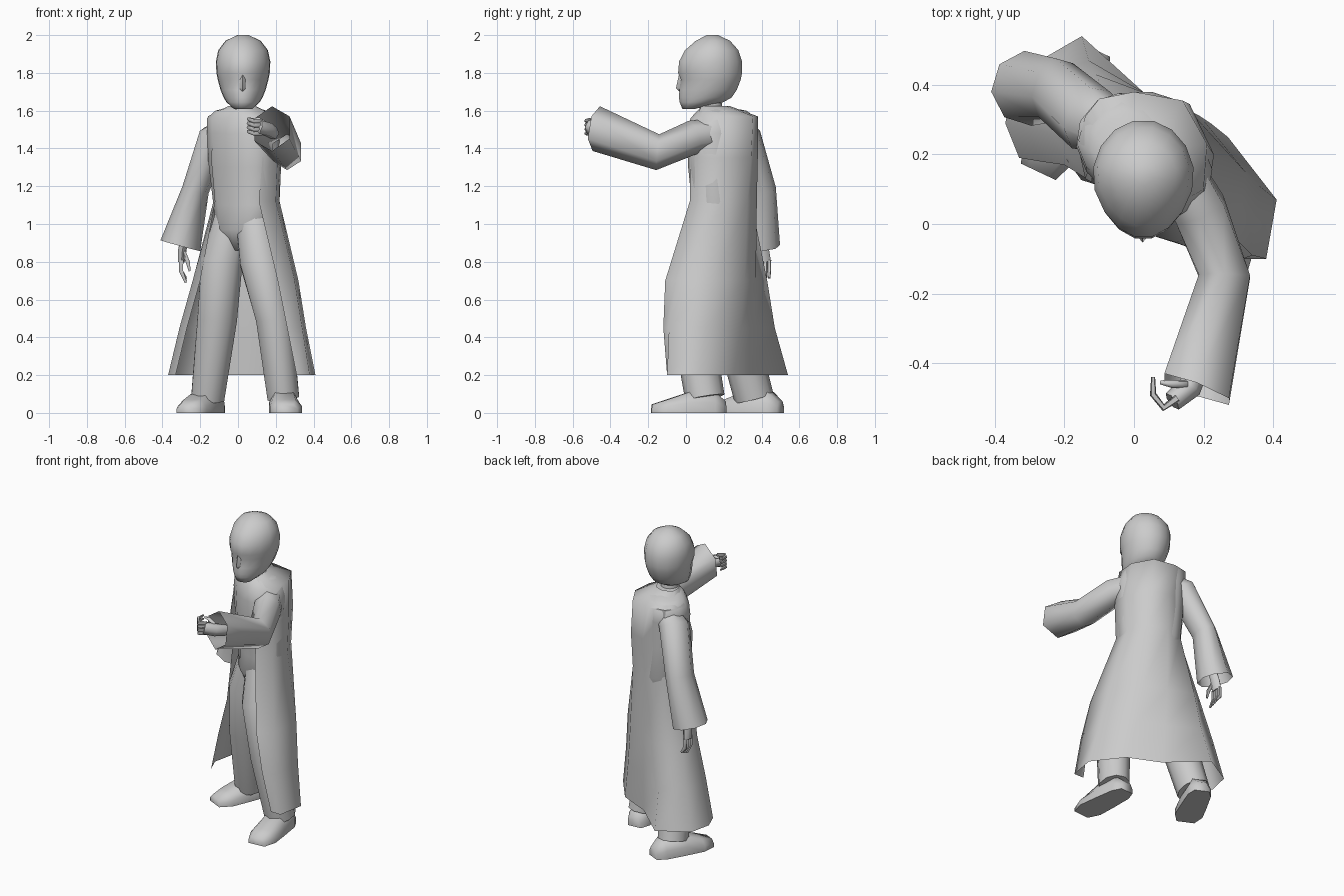
import bpy, bmesh, math
from mathutils import Vector

default = bpy.data.objects.get("Cube")
if default:
    bpy.data.objects.remove(default, do_unlink=True)

grey = bpy.data.materials.new("plain grey")
grey.use_nodes = True
grey.diffuse_color = (.6, .6, .6, 1)
grey.node_tree.nodes["Principled BSDF"].inputs["Base Color"].default_value = grey.diffuse_color
parts = []


def loft(name, rings, closed=True, cap_start=True, cap_end=True):
    """Skin a row of point rings into one mesh object."""
    bm = bmesh.new()
    rows = [[bm.verts.new(point) for point in ring] for ring in rings]
    count = len(rows[0])
    for low, high in zip(rows, rows[1:]):
        for i in range(count if closed else count - 1):
            j = (i + 1) % count
            bm.faces.new((low[i], low[j], high[j], high[i]))
    if closed and cap_start:
        bm.faces.new(rows[0])
    if closed and cap_end:
        bm.faces.new(rows[-1])
    bmesh.ops.recalc_face_normals(bm, faces=bm.faces)
    mesh = bpy.data.meshes.new(name)
    bm.to_mesh(mesh)
    bm.free()
    mesh.materials.append(grey)
    obj = bpy.data.objects.new(name, mesh)
    bpy.context.collection.objects.link(obj)
    parts.append(obj)


def angles(count):
    return [math.tau * (i + .5) / count for i in range(count)]


def tube(name, stations, sides=8, side_hint=(1, 0, 0), cap_end=True, end_direction=None):
    """Limb along a path; each station is x, y, z, side radius, other radius."""
    centres = [Vector(s[:3]) for s in stations]
    tangents = [(centres[min(i + 1, len(centres) - 1)] - centres[max(i - 1, 0)]).normalized()
                for i in range(len(centres))]
    if end_direction:
        tangents[-1] = Vector(end_direction).normalized()
    hint = Vector(side_hint)
    rings = []
    for centre, tangent, (*_, across, deep) in zip(centres, tangents, stations):
        u = (hint - tangent * hint.dot(tangent)).normalized()
        v = tangent.cross(u)
        rings.append([centre + u * across * math.cos(t) + v * deep * math.sin(t)
                      for t in angles(sides)])
    loft(name, rings, cap_end=cap_end)


def boxy(value):
    return math.copysign(abs(value) ** .85, value)


# Torso: rounded-box sections turned towards the right side
turn = math.radians(-40)


def torso_ring(z, x, y, wide, deep):
    ring = []
    for t in angles(14):
        u, v = wide * boxy(math.cos(t)), deep * boxy(math.sin(t))
        ring.append((x + u * math.cos(turn) - v * math.sin(turn),
                     y + u * math.sin(turn) + v * math.cos(turn), z))
    return ring


loft("torso", [torso_ring(*section) for section in (
    (.86, .015, .17, .04, .05), (.97, .038, .18, .165, .125), (1.1, .045, .2, .185, .14),
    (1.3, .033, .19, .2, .145), (1.48, .03, .19, .21, .15),
    (1.56, .02, .2, .2, .14), (1.6, .015, .19, .14, .11), (1.62, .022, .145, .065, .06))])

# Long coat, running from the right front edge round the back to the left,
# from the collar over the shoulders down to the hem
coat = {
    1.625: ((-.03, .11), (-.05, .15), (-.05, .2), (-.03, .22), (.02, .23), (.07, .21), (.09, .16), (.09, .11), (.06, .08)),
    1.57: ((-.12, .18), (-.16, .24), (-.14, .31), (-.1, .36), (0, .38), (.14, .355), (.21, .23), (.2, .1), (.13, .06)),
    1.35: ((-.14, .13), (-.16, .22), (-.13, .3), (-.08, .355), (.05, .38), (.16, .345), (.23, .2), (.21, .07), (.13, .02)),
    1.12: ((-.12, .12), (-.13, .21), (-.12, .29), (-.07, .345), (.05, .375), (.16, .325), (.22, .2), (.2, .07), (.11, .02)),
    .7: ((-.2, .17), (-.24, .26), (-.22, .36), (-.11, .43), (.05, .37), (.19, .31), (.32, .15), (.3, -.05), (.21, -.11)),
    .45: ((-.27, .18), (-.31, .28), (-.28, .4), (-.13, .47), (.06, .36), (.22, .29), (.36, .11), (.34, -.09), (.26, -.12)),
    .2: ((-.33, .19), (-.37, .29), (-.34, .43), (-.15, .54), (.07, .34), (.27, .25), (.41, .07), (.38, -.1), (.31, -.1)),
}
loft("coat", [[(x, y, z) for x, y in row] for z, row in coat.items()], closed=False)

# Trouser legs
tube("right_leg", ((-.02, .23, 1.06, .1, .09), (-.085, .22, .8, .115, .115),
                   (-.11, .25, .5, .11, .11), (-.16, .36, .08, .092, .105)), 10)
tube("left_leg", ((.08, .14, 1.06, .1, .09), (.12, .06, .8, .115, .115),
                  (.19, .03, .5, .1, .11), (.24, .1, .08, .088, .105)), 10)


# Shoes with a flat sole
def shoe(name, heel, toe):
    heel, toe = Vector((*heel, 0)), Vector((*toe, 0))
    side = (toe - heel).normalized().cross(Vector((0, 0, 1)))
    rings = []
    for along, width, height in ((0, .045, .06), (.15, .07, .11), (.5, .08, .11),
                                 (.8, .085, .07), (1, .055, .045)):
        middle = heel.lerp(toe, along)
        rings.append([middle + side * width * a + Vector((0, 0, height * b)) for a, b in
                      ((-1, 0), (-1, .5), (-.6, 1), (.6, 1), (1, .5), (1, 0))])
    loft(name, rings)


shoe("right_shoe", (-.11, .5), (-.275, .15))
shoe("left_shoe", (.23, .21), (.26, -.18))

# Wide sleeves, open at the cuff
tube("right_sleeve", ((-.04, .26, 1.51, .07, .07), (-.125, .3, 1.46, .085, .1),
                      (-.225, .385, 1.18, .07, .095), (-.305, .39, .885, .11, .108)),
     side_hint=(1, -.3, 0), cap_end=False)
tube("left_sleeve", ((.11, .18, 1.48, .08, .08), (.19, .04, 1.46, .085, .09),
                     (.26, -.15, 1.38, .085, .095), (.18, -.475, 1.505, .115, .12)),
     6, cap_end=False, end_direction=(-.36, -.92, .15))

# Relaxed right hand
tube("right_palm", ((-.28, .39, .95, .025, .03), (-.295, .405, .86, .025, .035),
                    (-.3, .41, .8, .02, .04)), 6)
for i in range(4):
    y = .38 + .02 * i
    tube("right_finger", ((-.3, y, .81, .013, .012), (-.3, y, .75, .012, .011),
                          (-.275, y, .69 + .008 * i, .007, .007)), 5)
tube("right_thumb", ((-.29, .39, .86, .012, .012), (-.265, .375, .8, .012, .012),
                     (-.255, .375, .75, .006, .006)), 5)

# Raised left hand with curled fingers
tube("left_palm", ((.19, -.4, 1.48, .035, .03), (.16, -.47, 1.5, .04, .035),
                   (.11, -.51, 1.515, .04, .03)), 6, side_hint=(0, 0, 1))
for i in range(4):
    z = 1.48 + .022 * i
    tube("left_finger", ((.125, -.5, z, .012, .012), (.085, -.528, z, .012, .011),
                         (.055, -.49, z + .01, .011, .01), (.055, -.44, z + .01, .007, .006)),
         5, side_hint=(0, 0, 1))
tube("left_thumb", ((.15, -.46, 1.53, .012, .012), (.11, -.46, 1.555, .012, .012),
                    (.075, -.455, 1.555, .006, .006)), 5, side_hint=(0, 0, 1))

# Neck and head, slightly narrower towards the face
tube("neck", ((.022, .14, 1.56, .058, .06), (.022, .12, 1.7, .055, .06)), 10)


def head_ring(z, front, back, half):
    middle, depth = (front + back) / 2, (back - front) / 2
    return [(.027 + half * math.cos(t) * (1 - .15 * max(0, -math.sin(t))),
             middle + depth * math.sin(t), z) for t in angles(16)]


loft("head", [head_ring(*section) for section in (
    (1.61, -.02, .05, .05), (1.645, -.036, .2, .09), (1.67, -.04, .245, .105),
    (1.71, -.038, .272, .122), (1.765, -.03, .293, .137), (1.8, -.045, .3, .144),
    (1.86, -.04, .3, .147), (1.92, -.008, .28, .134), (1.97, .05, .235, .095),
    (2, .11, .17, .03))])

# Nose wedge blended into the brow
loft("nose", [[(.025 - w, -.02, z), (.025, tip, z), (.025 + w, -.02, z)]
              for z, w, tip in ((1.7, .02, -.034), (1.72, .03, -.053), (1.8, .015, -.035))])

# Soft shading with sharp creases kept
bpy.ops.object.select_all(action='DESELECT')
for part in parts:
    part.select_set(True)
bpy.context.view_layer.objects.active = parts[0]
bpy.ops.object.shade_smooth_by_angle(angle=math.radians(72))
